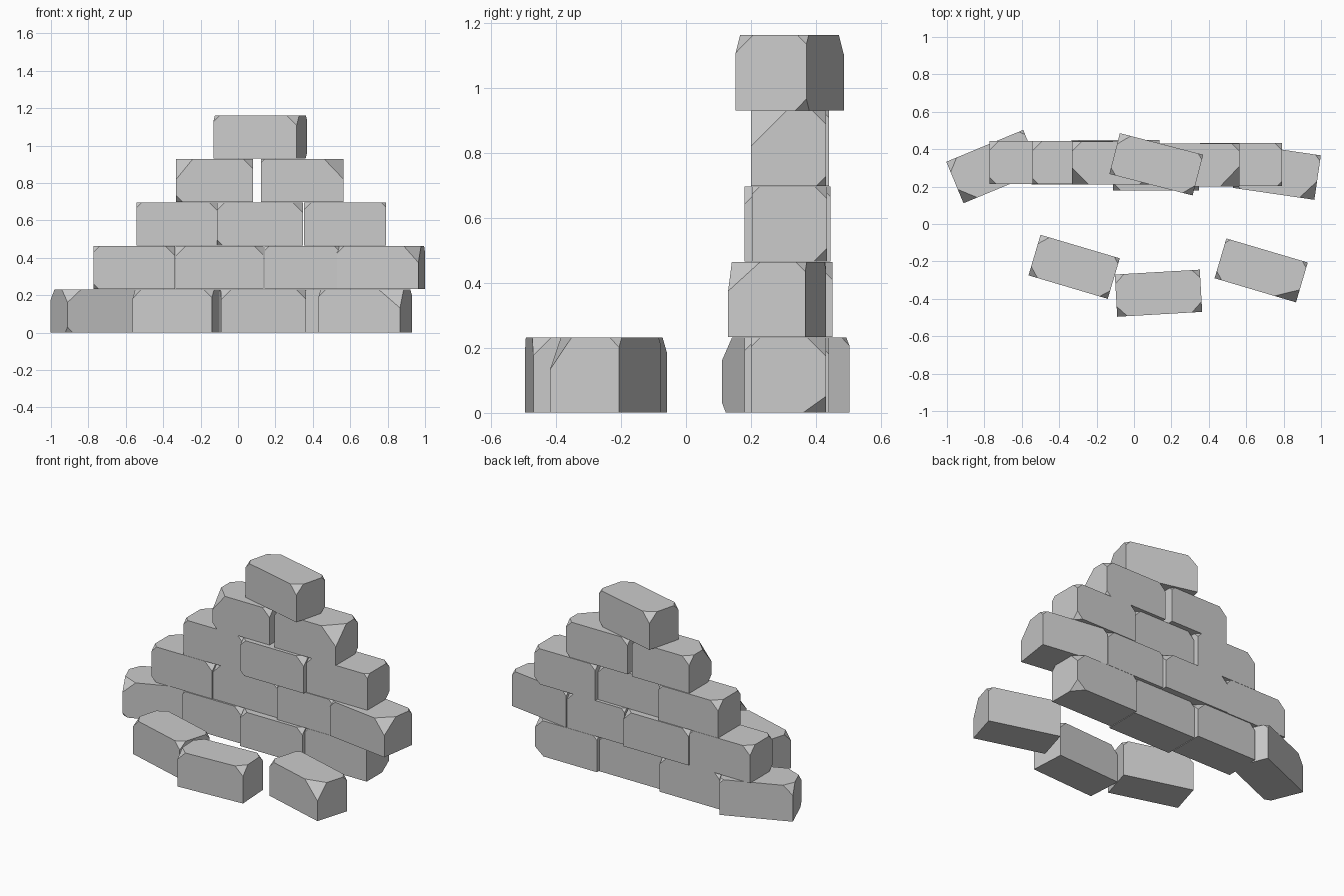
import bpy, bmesh, math, random
from mathutils import Vector

if "Cube" in bpy.data.objects:
    bpy.data.objects.remove(bpy.data.objects["Cube"])

random.seed(4)
H = 0.2325   # course height
D = 0.23     # usual brick depth


def brick(name, cx, cy, row, length, depth=D, angle=0, cuts=None):
    """Box with chipped corners; cuts maps corner signs to chip sizes."""
    chips = {}
    for sx in (-1, 1):
        for sy in (-1, 1):
            c = random.uniform(0.02, 0.06)
            chips[(sx, sy, 1)] = (c, c, c)
    chips.update(cuts or {})
    bm = bmesh.new()
    bmesh.ops.create_cube(bm, size=1)
    half = Vector((length / 2, depth / 2, H / 2 - 0.0005))
    bmesh.ops.scale(bm, vec=half * 2, verts=bm.verts)
    for s, d in chips.items():
        corner = Vector([s[i] * half[i] for i in range(3)])
        normal = Vector([s[i] / d[i] for i in range(3)])
        point = corner - Vector((s[0] * d[0], 0, 0))
        geom = bm.verts[:] + bm.edges[:] + bm.faces[:]
        res = bmesh.ops.bisect_plane(bm, geom=geom, plane_co=point,
                                     plane_no=normal, clear_outer=True)
        edges = [e for e in res["geom_cut"] if isinstance(e, bmesh.types.BMEdge)]
        bmesh.ops.holes_fill(bm, edges=edges, sides=0)
    bmesh.ops.recalc_face_normals(bm, faces=bm.faces)
    mesh = bpy.data.meshes.new(name)
    bm.to_mesh(mesh)
    bm.free()
    ob = bpy.data.objects.new(name, mesh)
    ob.location = (cx, cy, H * (row + 0.5))
    ob.rotation_euler.z = math.radians(angle)
    bpy.context.collection.objects.link(ob)


def wall(name, x0, x1, y0, row, cuts=None):
    """Straight brick between x0 and x1, front face at y0."""
    brick(name, (x0 + x1) / 2, y0 + D / 2, row, x1 - x0 - 0.004, D, 0, cuts)


# corner keys: left/right, front/back, top/bottom
LFT, RFT, LBT, RBT = (-1, -1, 1), (1, -1, 1), (-1, 1, 1), (1, 1, 1)
LFB, RBB = (-1, -1, -1), (1, 1, -1)


def eq(c):
    return (c, c, c)


# bottom course
brick("bottom_left_turned_brick", -0.752, 0.307, 0, 0.445, 0.24, 22.5,
      {LFT: (0.08, 0.08, 0.07), LFB: eq(0.03), LBT: eq(0.06)})
wall("bottom_brick_1", -0.55, -0.115, 0.21, 0)
wall("bottom_brick_2", -0.115, 0.34, 0.18, 0)
wall("bottom_brick_3", 0.34, 0.79, 0.2, 0, {RBB: (0.06, 0.07, 0.05)})

# second course
wall("second_brick_1", -0.775, -0.335, 0.215, 1, {LFT: eq(0.035), LFB: eq(0.03)})
wall("second_brick_2", -0.335, 0.137, 0.22, 1, {LFT: eq(0.055)})
wall("second_brick_3", 0.14, 0.56, 0.2, 1, {LFT: eq(0.025)})
brick("second_right_turned_brick", 0.764, 0.28, 1, 0.44, 0.24, -8.3,
      {RFT: (0.08, 0.1, 0.09), RBT: eq(0.03)})

# third course
wall("third_brick_1", -0.545, -0.11, 0.215, 2, {LFT: eq(0.03)})
wall("third_brick_2", -0.113, 0.35, 0.18, 2, {LFT: eq(0.04), LFB: eq(0.03)})
wall("third_brick_3", 0.35, 0.793, 0.203, 2, {RFT: eq(0.025), RBB: eq(0.04)})

# fourth course
wall("fourth_brick_1", -0.333, 0.082, 0.21, 3,
     {LFT: (0.09, 0.09, 0.11), LFB: eq(0.035), LBT: eq(0.05)})
wall("fourth_brick_2", 0.12, 0.567, 0.2, 3,
     {RFT: (0.105, 0.11, 0.11), RBB: eq(0.03)})

# top brick
brick("top_brick", 0.119, 0.319, 4, 0.46, 0.225, -14.5,
      {RFT: eq(0.055), LFT: eq(0.035), LBT: eq(0.06), RBB: eq(0.035)})

# fallen bricks in front
brick("fallen_brick_left", -0.32, -0.229, 0, 0.442, 0.226, -16.5,
      {LBT: eq(0.05), LFT: eq(0.05)})
brick("fallen_brick_middle", 0.131, -0.37, 0, 0.455, 0.226, 3.3,
      {LFT: eq(0.055), RFT: eq(0.055)})
brick("fallen_brick_right", 0.68, -0.248, 0, 0.454, 0.222, -16.5,
      {RFT: (0.12, 0.07, 0.1), LFT: eq(0.04), RBT: eq(0.03)})
